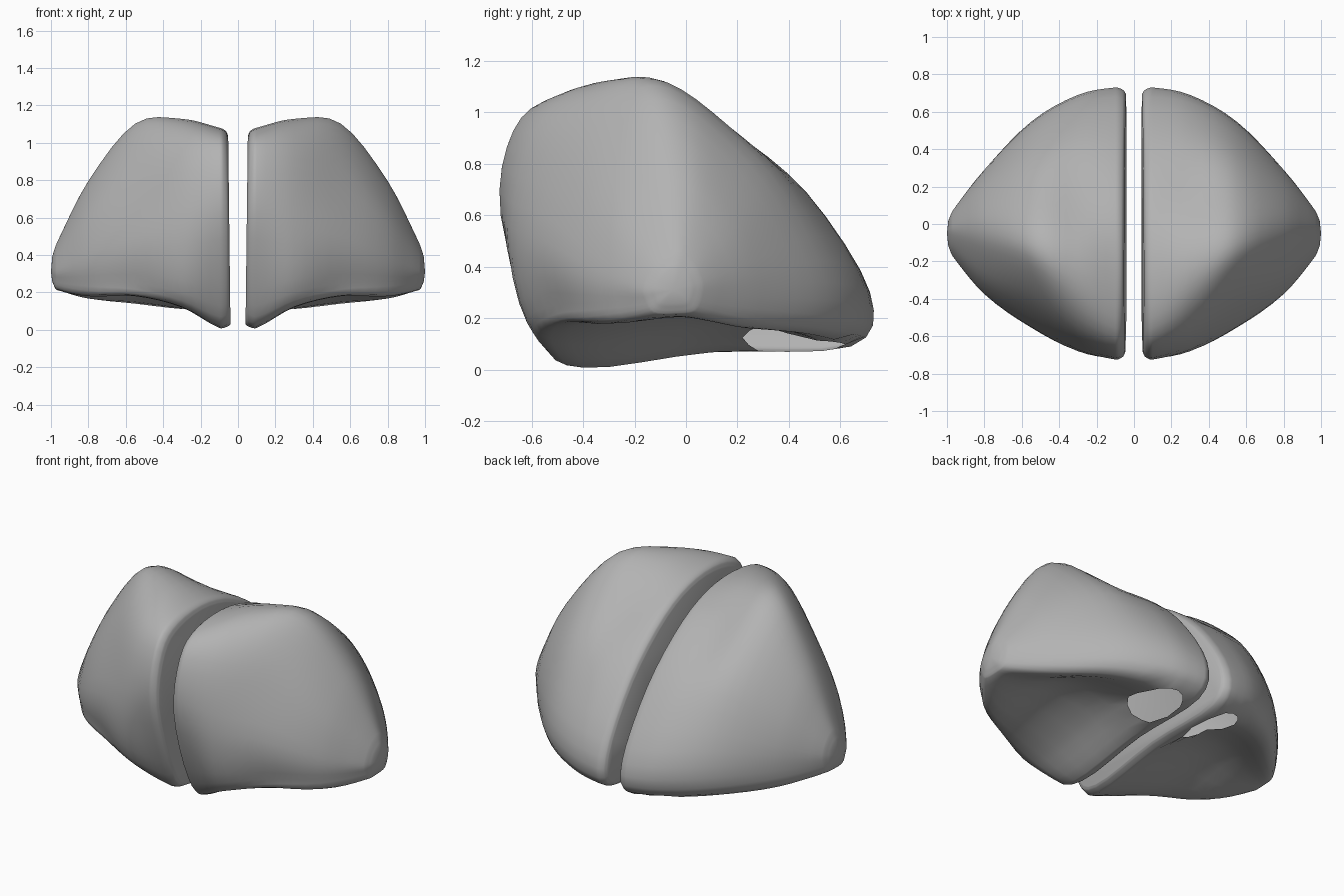
import bpy, bmesh, math

if "Cube" in bpy.data.objects:
    bpy.data.objects.remove(bpy.data.objects["Cube"])

# Cross-sections of one lobe, from the inner flat side out to the tip: x, then (y, z) loop
SECTIONS = [
    (0.04, [(-.38, .03), (-.55, .17), (-.69, .6), (-.63, .9), (-.48, 1.01), (-.2, 1.03),
            (.1, .93), (.44, .66), (.68, .3), (.61, .11), (.1, .09)]),
    (0.10, [(-.4, .01), (-.57, .13), (-.72, .6), (-.67, .93), (-.5, 1.06), (-.18, 1.07),
            (.14, .95), (.47, .68), (.715, .3), (.64, .09), (.1, .07)]),
    (0.30, [(-.45, .12), (-.62, .2), (-.68, .55), (-.59, .92), (-.39, 1.1), (-.12, 1.11),
            (.18, .92), (.46, .69), (.68, .32), (.6, .11), (.13, .19)]),
    (0.55, [(-.42, .18), (-.51, .25), (-.55, .5), (-.41, .86), (-.22, 1.07), (-.06, 1.09),
            (.15, .94), (.37, .7), (.54, .34), (.47, .14), (.08, .25)]),
    (0.80, [(-.3, .18), (-.36, .26), (-.37, .4), (-.29, .61), (-.13, .77), (-.01, .79),
            (.11, .7), (.23, .53), (.29, .33), (.24, .17), (0, .21)]),
    (0.97, [(-.13, .22), (-.16, .27), (-.17, .32), (-.13, .4), (-.07, .45), (-.02, .46),
            (.03, .42), (.06, .37), (.07, .31), (.04, .23), (-.04, .215)]),
]
TIP = (-0.05, 0.31)
HOLE = (0.20, 0.42, 0.11, 0.20)   # centre x, y and half sizes


def blend(a, b, t):
    return [tuple(p + (q - p) * t for p, q in zip(u, v)) for u, v in zip(a, b)]


def hermite(p0, p1, m0, m1, t):
    a, b = 2*t**3 - 3*t*t + 1, t**3 - 2*t*t + t
    c, d = 3*t*t - 2*t**3, t**3 - t*t
    return tuple(a*p + b*u + c*q + d*v for p, q, u, v in zip(p0, p1, m0, m1))


def closed_curve(pts, steps):
    """Smooth closed loop through the given points."""
    n, out = len(pts), []
    tangent = lambda i: tuple((q - p) / 2 for p, q in zip(pts[i - 1], pts[(i + 1) % n]))
    for i in range(n):
        j = (i + 1) % n
        out += [hermite(pts[i], pts[j], tangent(i), tangent(j), s / steps) for s in range(steps)]
    return out


def open_curve(xs, pts, steps):
    """Smooth run through points at uneven x positions."""
    n = len(xs)

    def slope(i):
        a, b = max(i - 1, 0), min(i + 1, n - 1)
        return [(q - p) / (xs[b] - xs[a]) for p, q in zip(pts[a], pts[b])]
    out = []
    for i in range(n - 1):
        h = xs[i + 1] - xs[i]
        m0, m1 = [s * h for s in slope(i)], [s * h for s in slope(i + 1)]
        for s in range(steps):
            t = s / steps
            out.append((xs[i] + h * t, *hermite(pts[i], pts[i + 1], m0, m1, t)))
    out.append((xs[-1], *pts[-1]))
    return out


# Extra sections that round the inner rim and the outer tip
xs = [s[0] for s in SECTIONS]
shapes = [s[1] for s in SECTIONS]
shapes.insert(1, blend(shapes[0], shapes[1], 0.6))
xs.insert(1, 0.055)
shapes.append(blend(shapes[-1], [TIP] * 11, 0.45))
xs.append(0.993)

# Loft the lobe surface
loops = [closed_curve(s, 4) for s in shapes]
rails = [open_curve(xs, [lp[k] for lp in loops], 4) for k in range(len(loops[0]))]
bm = bmesh.new()
grid = [[bm.verts.new(p) for p in rail] for rail in rails]
for k in range(len(grid)):
    a, b = grid[k], grid[(k + 1) % len(grid)]
    for i in range(len(a) - 1):
        bm.faces.new((a[i], a[i + 1], b[i + 1], b[i]))

# Close the inner side and the outer tip
bm.faces.new([g[0] for g in grid])
tip = bm.verts.new((1.0, *TIP))
for k in range(len(grid)):
    bm.faces.new((grid[k][-1], tip, grid[(k + 1) % len(grid)][-1]))
bmesh.ops.recalc_face_normals(bm, faces=bm.faces)

# Lean the inner side slightly outward at the top
for v in bm.verts:
    if v.co.x < 0.09:
        v.co.x += 0.012 * v.co.z * (0.09 - v.co.x) / 0.05

# Open the oval hole underneath and round its rim
cx, cy, rx, ry = HOLE


def oval(p):
    return math.hypot((p.x - cx) / rx, (p.y - cy) / ry)


gone = [f for f in bm.faces
        if f.normal.z < -0.2 and oval(f.calc_center_median()) < 1]
bmesh.ops.delete(bm, geom=gone, context='FACES')
for v in bm.verts:
    if v.is_boundary:
        k = oval(v.co)
        v.co.x, v.co.y = cx + (v.co.x - cx) / k, cy + (v.co.y - cy) / k

mesh = bpy.data.meshes.new("paired_lobes")
bm.to_mesh(mesh)
bm.free()
lobes = bpy.data.objects.new("paired_lobes", mesh)
bpy.context.collection.objects.link(lobes)

# Darker grey surface
grey = bpy.data.materials.new("dark_grey")
grey.diffuse_color = (0.45, 0.45, 0.45, 1)
grey.use_nodes = True
grey.node_tree.nodes["Principled BSDF"].inputs["Base Color"].default_value = grey.diffuse_color
mesh.materials.append(grey)

# Mirror to the other side, smooth shading
mirror = lobes.modifiers.new("mirror", 'MIRROR')
mirror.use_mirror_merge = False
bpy.context.view_layer.objects.active = lobes
lobes.select_set(True)
bpy.ops.object.shade_smooth_by_angle(angle=math.radians(60))
